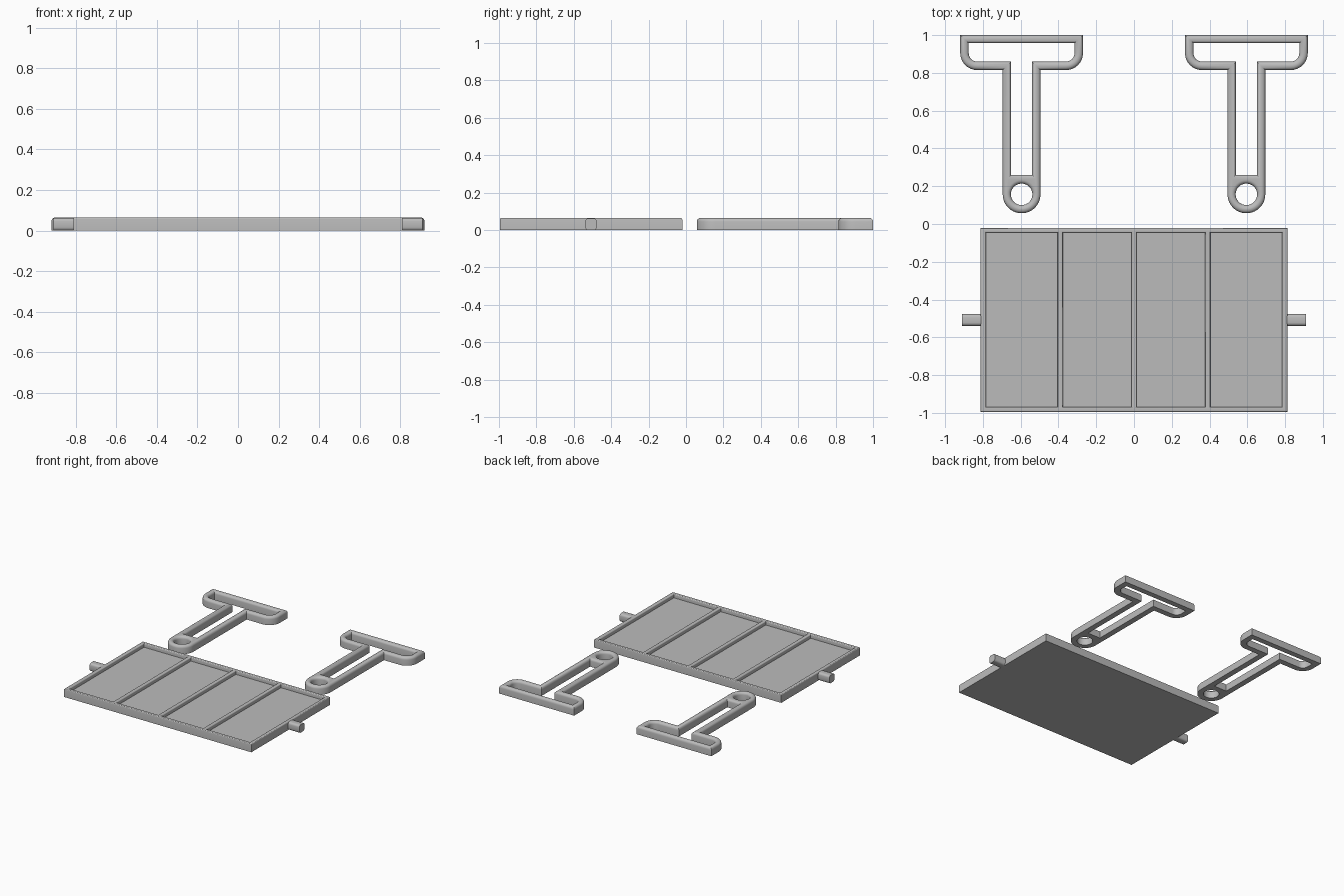
import bpy, bmesh
from math import sin, cos, pi, radians
from mathutils import Vector

if "Cube" in bpy.data.objects:
    bpy.data.objects.remove(bpy.data.objects["Cube"], do_unlink=True)

HEIGHT = 0.065

grey = bpy.data.materials.new("plain grey")
grey.use_nodes = True
colour = (0.5, 0.5, 0.5, 1)
grey.diffuse_color = colour
grey.node_tree.nodes["Principled BSDF"].inputs["Base Color"].default_value = colour


def arc(cx, cy, r, start, end, steps=8):
    angles = [radians(start + (end - start) * i / steps) for i in range(steps + 1)]
    return [Vector((cx + r * cos(a), cy + r * sin(a))) for a in angles]


def rect(x0, y0, x1, y1):
    return [Vector(p) for p in ((x0, y0), (x1, y0), (x1, y1), (x0, y1))]


def mirrored(half):
    """Close a right-hand half outline with its mirror image."""
    return half + [Vector((-p.x, p.y)) for p in reversed(half)]


def offset(loop, d):
    """Move each corner to the left of the path by d, keeping mitred corners."""
    result = []
    for i, p in enumerate(loop):
        a = (p - loop[i - 1]).normalized()
        b = (loop[(i + 1) % len(loop)] - p).normalized()
        na, nb = Vector((-a.y, a.x)), Vector((-b.y, b.x))
        result.append(p + (na + nb) * d / (1 + na.dot(nb)))
    return result


def finish(bm, name):
    bmesh.ops.recalc_face_normals(bm, faces=bm.faces)
    mesh = bpy.data.meshes.new(name)
    bm.to_mesh(mesh)
    bm.free()
    mesh.materials.append(grey)
    obj = bpy.data.objects.new(name, mesh)
    bpy.context.collection.objects.link(obj)
    bpy.ops.object.select_all(action="DESELECT")
    obj.select_set(True)
    bpy.context.view_layer.objects.active = obj
    bpy.ops.object.shade_smooth_by_angle(angle=radians(35))
    return obj


def plate(name, outer, holes, fillet, floor=0.0):
    """Flat part with rounded top edges; holes go through, or down to a floor."""
    bm = bmesh.new()
    tops, bottoms = [], []
    for k, path in enumerate([outer] + [h[::-1] for h in holes]):
        base = 0.0 if k == 0 else floor
        layers = [(0.0, base)]
        for i in range(5):
            a = pi / 2 * i / 4
            layers.append((fillet * (1 - cos(a)), HEIGHT - fillet * (1 - sin(a))))
        rings = [[bm.verts.new((p.x, p.y, z)) for p in offset(path, d)] for d, z in layers]
        n = len(path)
        for low, high in zip(rings, rings[1:]):
            for i in range(n):
                j = (i + 1) % n
                bm.faces.new((low[i], low[j], high[j], high[i]))
        for ring, store in ((rings[0], bottoms), (rings[-1], tops)):
            store.append([bm.edges.get((ring[i - 1], ring[i])) for i in range(n)])
    caps = [sum(tops, [])]
    caps += bottoms if floor else [sum(bottoms, [])]
    for edges in caps:
        bmesh.ops.triangle_fill(bm, edges=edges, use_beauty=True)
    return finish(bm, name)


# Tray with four shallow pockets
walls = [-0.797, -0.39, 0, 0.39, 0.797]
pockets = [rect(a + 0.014, -0.968, b - 0.014, -0.046) for a, b in zip(walls, walls[1:])]
plate("tray", rect(-0.812, -0.995, 0.812, -0.02), pockets, 0.008, floor=0.035)

# Pivot pegs on the tray ends
for side, sx in (("left", 1), ("right", -1)):
    bm = bmesh.new()
    bmesh.ops.create_cube(bm, size=1)
    bmesh.ops.scale(bm, vec=(0.125, 0.062, 0.062), verts=bm.verts)
    bmesh.ops.translate(bm, vec=(sx * 0.8475, -0.508, 0.031), verts=bm.verts)
    long_edges = [e for e in bm.edges if abs(e.verts[0].co.x - e.verts[1].co.x) > 0.1]
    bmesh.ops.bevel(bm, geom=long_edges, offset=0.016, segments=3, profile=0.5, affect="EDGES")
    finish(bm, side + "_peg")

# Support legs: pivot ring, hollow stem and wide foot
leg_outline = mirrored(
    arc(0, 0.157, 0.1, -84, 0, 14) + [Vector((0.1, 0.815))]
    + arc(0.235, 0.905, 0.09, -90, 0) + [Vector((0.325, 1))])
leg_slot = mirrored(
    [Vector((0.055, 0.26)), Vector((0.055, 0.86))]
    + arc(0.235, 0.905, 0.045, -90, 0) + [Vector((0.28, 0.957))])
leg_hole = arc(0, 0.157, 0.057, 0, 348.75, 31)
for side, x in (("left", 0.595), ("right", -0.595)):
    leg = plate(side + "_leg", leg_outline, [leg_slot, leg_hole], 0.02)
    leg.location.x = x
